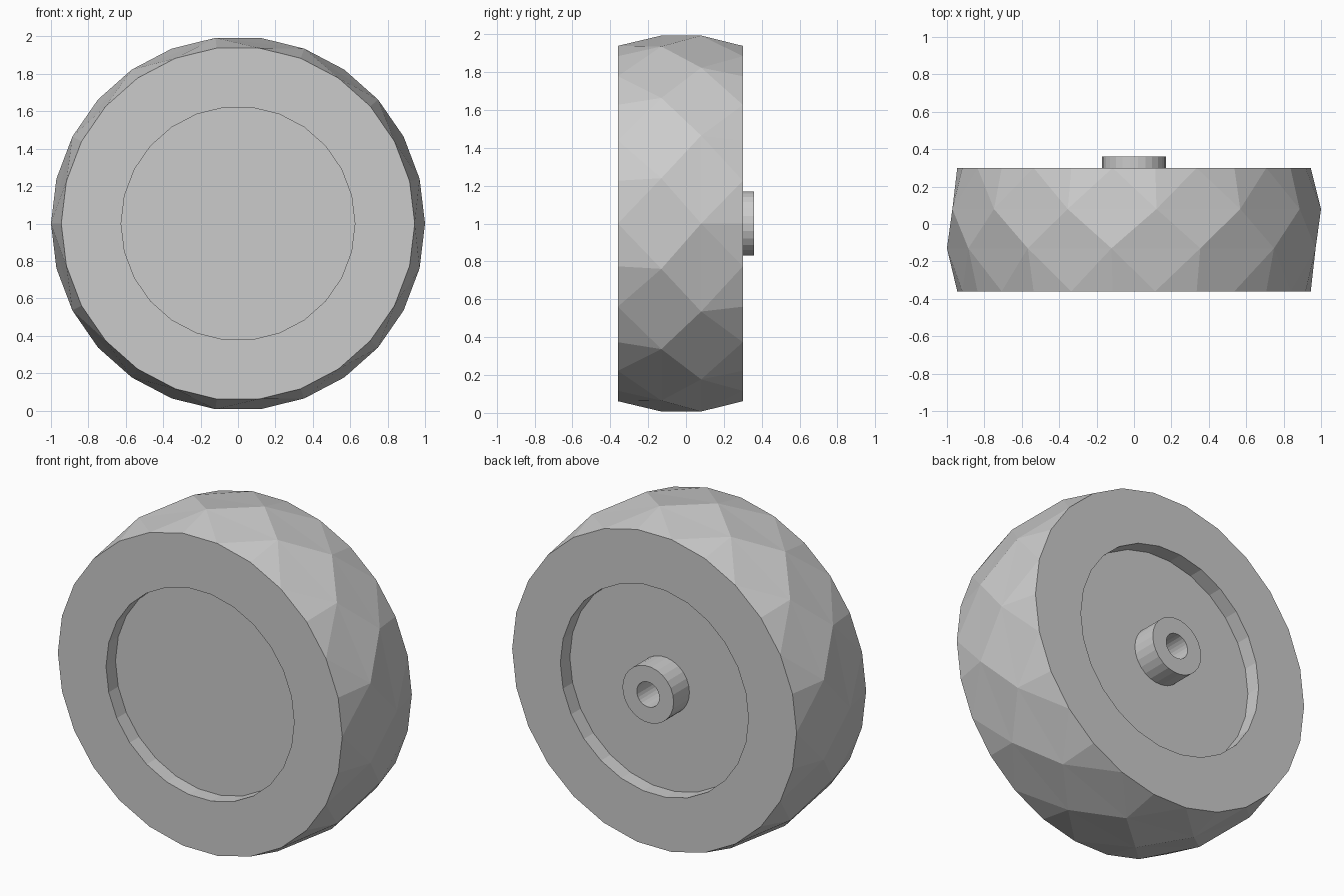
import bpy, bmesh
from math import sin, cos, tau

if "Cube" in bpy.data.objects:
    bpy.data.objects.remove(bpy.data.objects["Cube"])

SIDES = 26
CENTRE_Z = 1.0


def spin_point(bm, r, y, k):
    a = tau * k / SIDES
    return bm.verts.new((r * cos(a), y, CENTRE_Z + r * sin(a)))


def ring(bm, r, y):
    # a radius of zero closes the surface with a flat cap
    return None if r == 0 else [spin_point(bm, r, y, k) for k in range(SIDES)]


def bridge(bm, a, b):
    if a is None:
        bm.faces.new(b)
    elif b is None:
        bm.faces.new(a[::-1])
    else:
        for k in range(SIDES):
            n = (k + 1) % SIDES
            bm.faces.new((a[k], b[k], b[n], a[n]))


def lathe(bm, profile):
    rings = [ring(bm, r, y) for r, y in profile]
    for a, b in zip(rings, rings[1:]):
        bridge(bm, a, b)
    return rings


def finish(bm, name):
    me = bpy.data.meshes.new(name)
    bm.to_mesh(me)
    bm.free()
    ob = bpy.data.objects.new(name, me)
    bpy.context.collection.objects.link(ob)
    return ob


# Tyre: flat side walls with recess lips, and a faceted bulging tread
bm = bmesh.new()
F = lathe(bm, [(0.625, -0.27), (0.625, -0.36), (0.945, -0.36)])[-1]
R = lathe(bm, [(0.945, 0.30), (0.625, 0.30), (0.625, 0.21)])[0]
M = [spin_point(bm, 1.0, -0.13 if k % 2 else 0.08, k) for k in range(SIDES)]
for k in range(1, SIDES, 2):
    f, m, r = (lambda i, row=row: row[i % SIDES] for row in (F, M, R))
    for tri in (
        (f(k - 1), m(k), f(k)),
        (f(k), m(k), f(k + 1)),
        (f(k + 1), m(k), m(k + 2)),
        (m(k), m(k + 1), m(k + 2)),
        (m(k + 1), m(k + 3), m(k + 2)),
        (m(k + 1), r(k), r(k + 1)),
        (m(k + 1), r(k + 1), r(k + 2)),
        (m(k + 1), r(k + 2), m(k + 3)),
    ):
        bm.faces.new(tri)
finish(bm, "tyre")

# Front disc: floor of the front recess
bm = bmesh.new()
lathe(bm, [(0, -0.27), (0.625, -0.27)])
finish(bm, "front_disc")

# Rear disc with the axle hub and its blind hole
bm = bmesh.new()
lathe(bm, [(0.625, 0.21), (0.17, 0.21), (0.17, 0.36),
           (0.075, 0.36), (0.075, 0.06), (0, 0.06)])
finish(bm, "rear_disc_and_hub")
